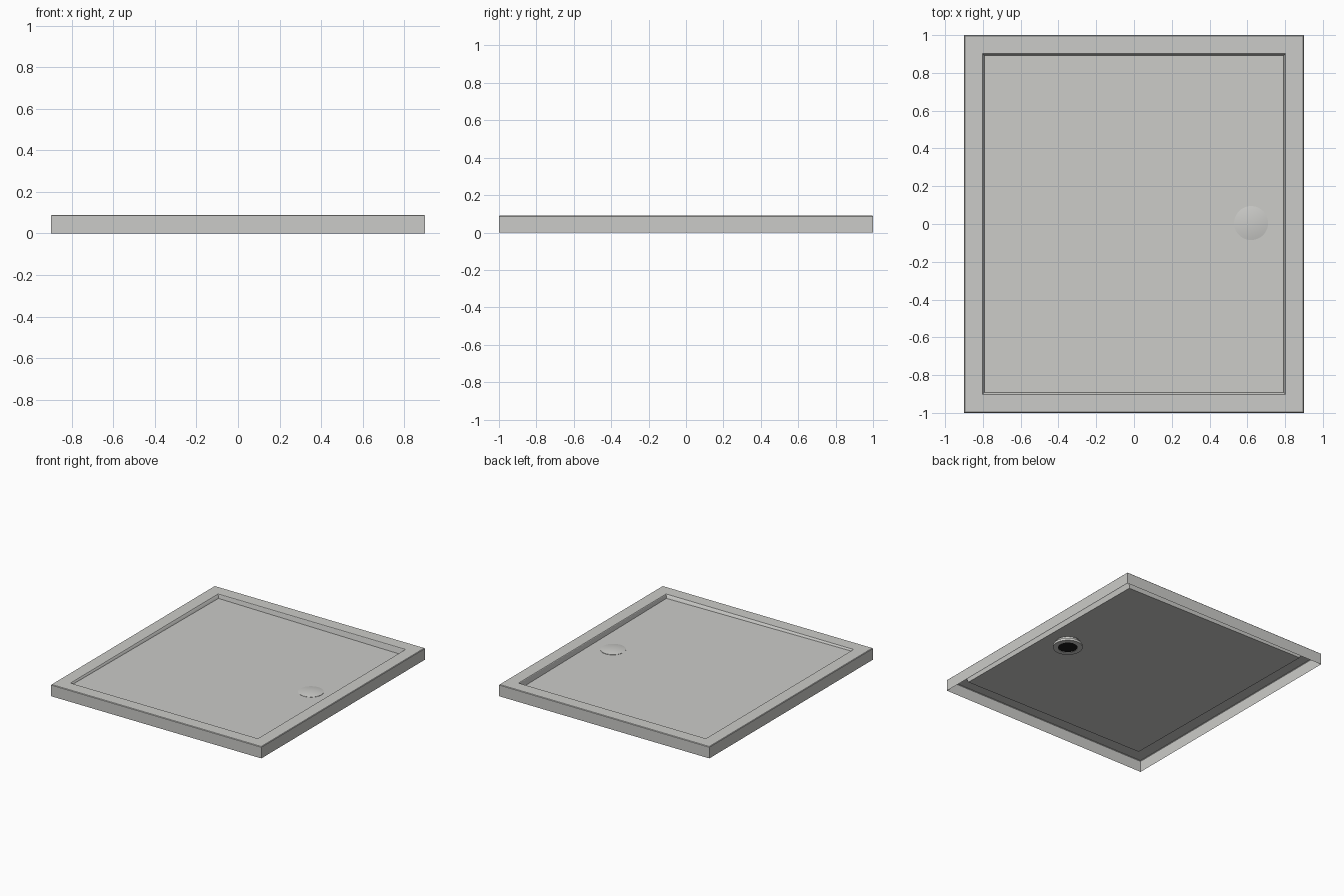
import bpy, bmesh, math

cube = bpy.data.objects.get("Cube")
if cube:
    bpy.data.objects.remove(cube)


def material(name, rgb):
    mat = bpy.data.materials.new(name)
    mat.use_nodes = True
    mat.diffuse_color = (*rgb, 1)
    bsdf = next(n for n in mat.node_tree.nodes if n.type == 'BSDF_PRINCIPLED')
    bsdf.inputs["Base Color"].default_value = (*rgb, 1)
    return mat


def finish(name, bm, mat):
    mesh = bpy.data.meshes.new(name)
    bm.to_mesh(mesh)
    bm.free()
    mesh.materials.append(mat)
    obj = bpy.data.objects.new(name, mesh)
    bpy.context.collection.objects.link(obj)
    bpy.ops.object.select_all(action='DESELECT')
    bpy.context.view_layer.objects.active = obj
    obj.select_set(True)
    bpy.ops.object.shade_smooth_by_angle(angle=math.radians(30))
    return obj


def bridge(bm, low, high):
    n = len(low)
    for i in range(n):
        j = (i + 1) % n
        bm.faces.new((low[i], low[j], high[j], high[i]))


def lathe(name, profile, mat, center, sides=48, cap=False):
    """Revolve (radius, z) points about a vertical line, optionally closing the end."""
    bm = bmesh.new()
    rings = []
    for r, z in profile:
        angles = [2 * math.pi * i / sides for i in range(sides)]
        rings.append([bm.verts.new((center[0] + r * math.cos(a),
                                    center[1] + r * math.sin(a), z)) for a in angles])
    for low, high in zip(rings, rings[1:]):
        bridge(bm, low, high)
    if cap:
        bm.faces.new(rings[-1])
    return finish(name, bm, mat)


def floor_z(x, y):
    # the floor falls very slightly toward one corner
    return 0.062 - 0.01 * x - 0.009 * y


white = material("off white acrylic", (0.60, 0.60, 0.58))
black = material("drain black", (0.01, 0.01, 0.01))
HALF_X, HALF_Y, TOP = 0.9, 1.0, 0.09

# Tray: open-bottomed shell with skirt, rim and recessed floor
bm = bmesh.new()
loops = []
for inset, z in [(0, 0), (0, TOP - 0.004), (0.004, TOP),
                 (0.098, TOP), (0.101, TOP - 0.003), (0.108, None)]:
    loop = []
    for sx, sy in [(-1, -1), (1, -1), (1, 1), (-1, 1)]:
        x, y = sx * (HALF_X - inset), sy * (HALF_Y - inset)
        loop.append(bm.verts.new((x, y, floor_z(x, y) if z is None else z)))
    loops.append(loop)
for low, high in zip(loops, loops[1:]):
    bridge(bm, low, high)
bm.faces.new(loops[-1])
finish("shower_tray", bm, white)

# Drain: shallow domed cover above, flanged outlet below
drain = (0.62, 0.005)
fz = floor_z(*drain)
R, RISE, STEPS = 0.09, 0.009, 8
dome = [(R, fz - 0.002)]
for i in range(STEPS):
    t = i / STEPS
    dome.append((R * (1 - t), fz + 0.002 + RISE * (1 - (1 - t) ** 2)))
lathe("drain_cover", dome, white, drain, cap=True)

lathe("drain_outlet", [(0.07, 0.022), (0.07, 0.015), (0.105, 0.015), (0.105, 0.033),
                       (0.085, 0.033), (0.085, fz)], white, drain)
lathe("drain_opening", [(0.07, 0.017), (0.07, 0.018)], black, drain, cap=True)
